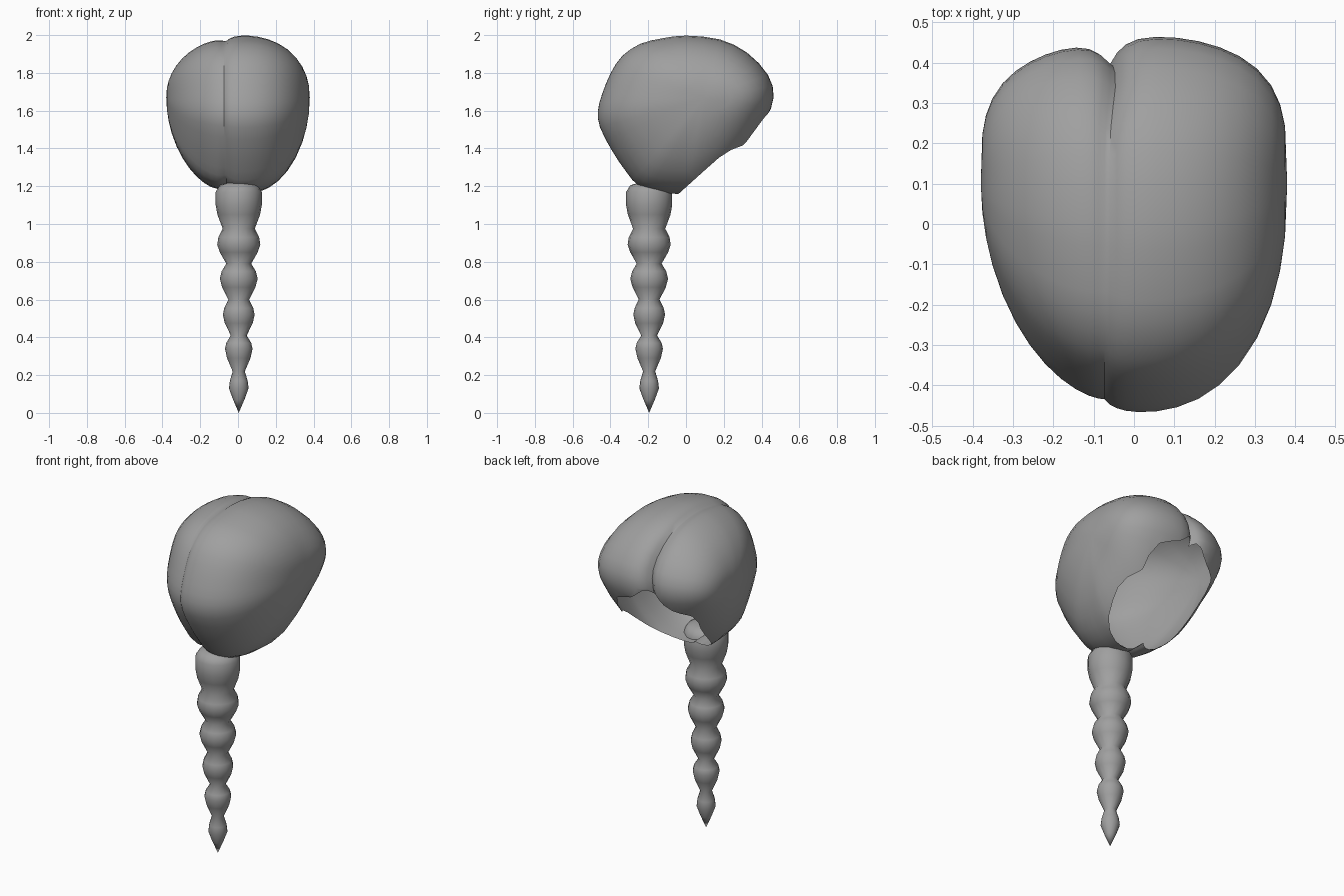
import bpy, bmesh, math
from mathutils import Vector

if "Cube" in bpy.data.objects:
    bpy.data.objects.remove(bpy.data.objects["Cube"])

grey = bpy.data.materials.new("plain_grey")
grey.diffuse_color = (0.35, 0.35, 0.35, 1)
grey.use_nodes = True
grey.node_tree.nodes["Principled BSDF"].inputs["Base Color"].default_value = grey.diffuse_color


def finish(name, bm, angle):
    mesh = bpy.data.meshes.new(name)
    bm.to_mesh(mesh)
    bm.free()
    mesh.materials.append(grey)
    ob = bpy.data.objects.new(name, mesh)
    bpy.context.collection.objects.link(ob)
    bpy.ops.object.select_all(action='DESELECT')
    ob.select_set(True)
    bpy.context.view_layer.objects.active = ob
    bpy.ops.object.shade_smooth_by_angle(angle=math.radians(angle))
    return ob


# Beaded stalk: revolved (radius, height) profile
stalk_profile = [(0.03, 0.07), (0.052, 0.13), (0.047, 0.17), (0.032, 0.22),
                 (0.062, 0.29), (0.073, 0.34), (0.066, 0.37), (0.042, 0.41),
                 (0.074, 0.475), (0.084, 0.52), (0.077, 0.555), (0.055, 0.60),
                 (0.088, 0.665), (0.1, 0.71), (0.09, 0.75), (0.066, 0.79),
                 (0.1, 0.85), (0.114, 0.89), (0.108, 0.93), (0.085, 0.975),
                 (0.113, 1.05), (0.122, 1.10), (0.122, 1.17), (0.1, 1.205), (0.05, 1.22)]
SIDES = 16
SX, SY = 0.004, -0.195
bm = bmesh.new()
tip = bm.verts.new((SX, SY, 0))
rings = [[bm.verts.new((SX + r * math.cos(2 * math.pi * i / SIDES),
                        SY + r * math.sin(2 * math.pi * i / SIDES), z))
          for i in range(SIDES)] for r, z in stalk_profile]
for i in range(SIDES):
    j = (i + 1) % SIDES
    bm.faces.new((tip, rings[0][j], rings[0][i]))
    for a, b in zip(rings, rings[1:]):
        bm.faces.new((a[i], a[j], b[j], b[i]))
bm.faces.new(rings[-1])
finish("beaded_stalk", bm, 60)

# Two-lobed hollow head: side outline (y, z), narrowed towards both x ends
outline = [(0.468, 1.67), (0.438, 1.79), (0.325, 1.91), (0.18, 1.98), (0, 2.0),
           (-0.13, 1.985), (-0.245, 1.955), (-0.34, 1.89), (-0.4, 1.80), (-0.445, 1.69),
           (-0.468, 1.6), (-0.457, 1.51), (-0.39, 1.38), (-0.32, 1.275), (-0.25, 1.195),
           (-0.15, 1.165), (-0.05, 1.155), (0.05, 1.16), (0.2, 1.25), (0.34, 1.40), (0.425, 1.55)]
CY, CZ, SEAM, HALF = 0.1, 1.67, -0.06, 0.38
N = len(outline) * 2
# smooth the outline to twice the number of points
fine = []
for i in range(len(outline)):
    p = [Vector(outline[(i + k) % len(outline)]) for k in (-1, 0, 1, 2)]
    fine += [p[1], (9 * (p[1] + p[2]) - p[0] - p[3]) / 16]

# section positions along x, denser at the seam and at the ends
steps = [0, 0.04, 0.09, 0.16, 0.26, 0.38, 0.5, 0.62, 0.73, 0.83, 0.91, 0.96, 0.988]
xs = [SEAM - (HALF + SEAM) * s for s in reversed(steps[1:])]
xs += [SEAM + (HALF - SEAM) * s for s in steps]

bm = bmesh.new()
sections = []
for x in xs:
    ring = []
    near = abs(x - SEAM)
    for p in fine:
        d = Vector((p.x - CY, p.y - CZ))
        u = d.normalized()
        back, front = max(0, u.x) ** 2, max(0, -u.x) ** 2
        low, top = max(0, -u.y) ** 2, max(0, u.y) ** 2
        right = x > 0
        power = 0.55 * back + (0.85 if right else 1.05) * front + 1.05 * low + 0.95 * top
        r = d.length * (1 - (abs(x) / HALF) ** (2.3 if right else 2)) ** (power / 2)
        if x < SEAM:
            r *= 0.975 + 0.025 * low       # left lobe is a little smaller
        groove = 0.012 * front + 0.028 * top + 0.045 * low + 0.07 * back
        r -= groove * math.exp(-near / 0.035)
        shift = 0.05 * back ** 2 * top ** 0.5 * math.exp(-(near / 0.1) ** 2)
        ring.append(bm.verts.new((x + shift, CY + u.x * r, CZ + u.y * r)))
    sections.append(ring)
for i in range(N):
    j = (i + 1) % N
    for a, b in zip(sections, sections[1:]):
        bm.faces.new((a[i], b[i], b[j], a[j]))
for x, ring in ((-HALF, sections[0]), (HALF, sections[-1])):
    end = bm.verts.new((x, CY, CZ))
    for i in range(N):
        bm.faces.new((end, ring[i], ring[(i + 1) % N]))
bmesh.ops.recalc_face_normals(bm, faces=bm.faces)


# Wavy opening at the lower back: warp, cut flat, warp back
def rim_wave(co):
    blend = min(1, max(0, (co.y - 0.2) / 0.15))
    notch = 0.09 * blend * math.exp(-((co.x - SEAM) / 0.07) ** 2)
    side = 0.04 if co.x < SEAM else -0.05 * min(1, (co.x - SEAM) / 0.15)
    return notch + side * math.exp(-((co.y - 0.31) / 0.07) ** 2) * min(1, abs(co.x - SEAM) / 0.1)


for v in bm.verts:
    v.co.z -= rim_wave(v.co)
bmesh.ops.bisect_plane(bm, geom=bm.verts[:] + bm.edges[:] + bm.faces[:],
                       plane_co=(0, 0, 1.195), plane_no=(0, 0.9, -1), clear_outer=True)
for v in bm.verts:
    v.co.z += rim_wave(v.co)
finish("lobed_head", bm, 35)
